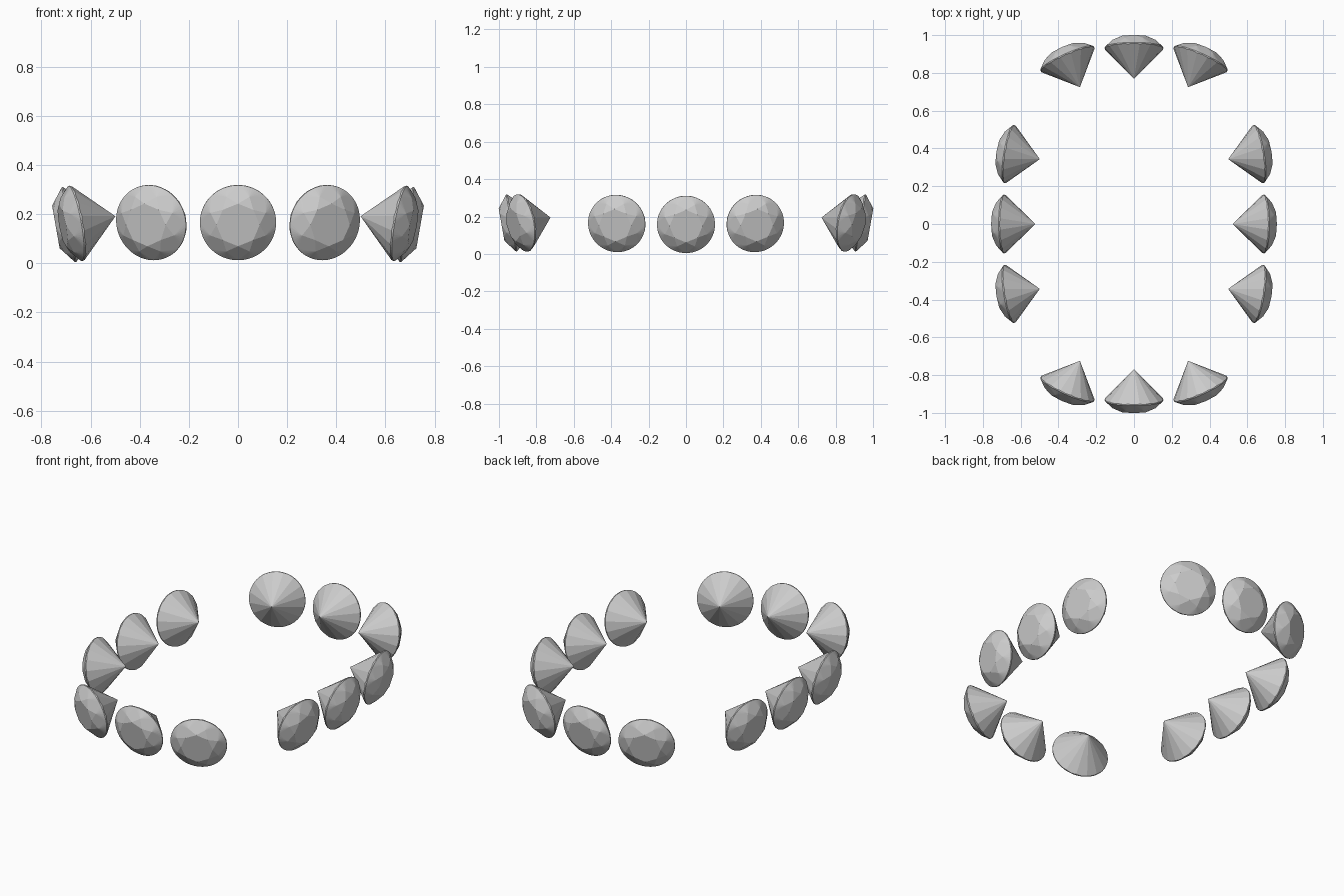
import bpy, bmesh
from math import pi, cos, sin, radians
from mathutils import Matrix

if "Cube" in bpy.data.objects:
    bpy.data.objects.remove(bpy.data.objects["Cube"])

R, TABLE, MID = 0.155, 0.088, 0.122      # girdle, table and kite-corner radii
CROWN, GIRDLE, PAV = 0.057, 0.005, 0.164  # heights above / depth below the girdle
TILT = 10                                 # stones look slightly downward


def gem_mesh():
    """Round brilliant cut: table, kites and stars on top, 16 slices below."""
    bm = bmesh.new()

    def ring(n, r, z, offset=0.0):
        for i in range(n):
            a = 2 * pi * (i + offset) / n
            bm.verts.new((r * cos(a), r * sin(a), z(i) if callable(z) else z))

    slope = (CROWN - GIRDLE) / (R - TABLE)
    ring(8, TABLE, CROWN)
    ring(8, MID, CROWN - (MID * cos(pi / 8) - TABLE) * slope, 0.5)
    ring(64, R, GIRDLE)
    # scalloped lower girdle keeps each of the 16 pavilion slices flat
    ring(64, R, lambda i: PAV * (cos(2 * pi * ((i + 2) % 4 - 2) / 64) - 1))
    bm.verts.new((0, 0, -PAV))
    bmesh.ops.convex_hull(bm, input=bm.verts[:])
    bmesh.ops.dissolve_limit(bm, angle_limit=radians(0.5),
                             verts=bm.verts[:], edges=bm.edges[:])
    bmesh.ops.recalc_face_normals(bm, faces=bm.faces[:])
    me = bpy.data.meshes.new("gem")
    bm.to_mesh(me)
    bm.free()
    return me


mesh = gem_mesh()


def add_gem(name, x, y, z, heading):
    ob = bpy.data.objects.new(name, mesh)
    ob.matrix_world = (Matrix.Translation((x, y, z))
                       @ Matrix.Rotation(heading, 4, 'Z')
                       @ Matrix.Rotation(radians(90 + TILT), 4, 'Y'))
    bpy.context.collection.objects.link(ob)


# Middle stones of each side
for s, side in ((1, "right"), (-1, "left")):
    add_gem(f"gem_{side}_middle", s * 0.685, 0, 0.158, 0 if s > 0 else pi)
for s, side in ((1, "back"), (-1, "front")):
    add_gem(f"gem_{side}_middle", 0, s * 0.93, 0.166, s * pi / 2)

# Stones beside them, mirrored to all four quarters
for sx, lr in ((1, "right"), (-1, "left")):
    for sy, fb in ((1, "back"), (-1, "front")):
        for part, x, y, z, deg in (("side", 0.658, 0.37, 0.163, 9.5),
                                   ("end", 0.352, 0.872, 0.166, 66)):
            a = radians(deg if sx > 0 else 180 - deg) * sy
            add_gem(f"gem_{fb}_{lr}_{part}", sx * x, sy * y, z, a)
